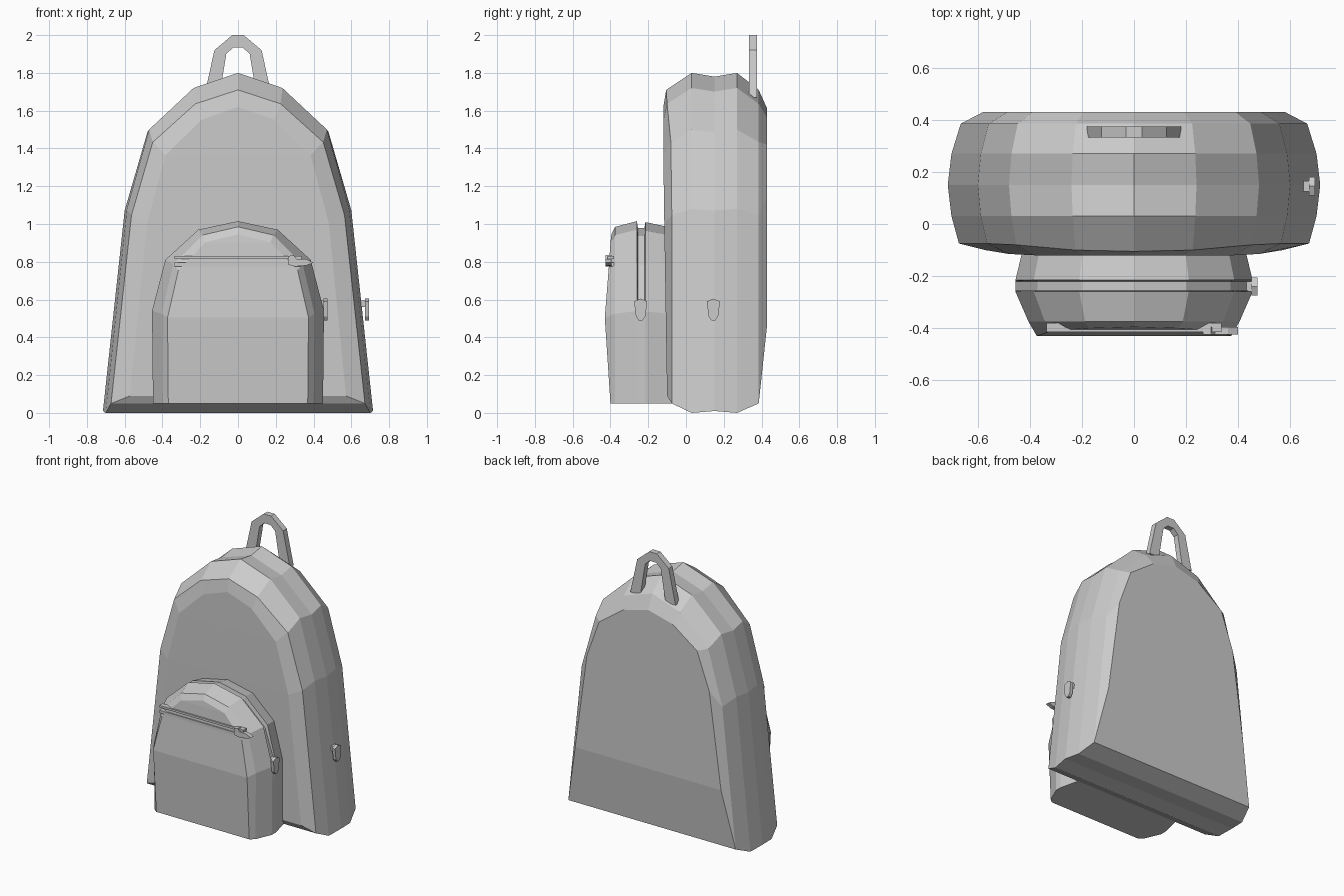
import bpy, bmesh

cube = bpy.data.objects.get("Cube")
if cube:
    bpy.data.objects.remove(cube, do_unlink=True)

grey = bpy.data.materials.new("light grey fabric")
grey.use_nodes = True
grey.diffuse_color = (0.6, 0.6, 0.6, 1)
grey.node_tree.nodes["Principled BSDF"].inputs["Base Color"].default_value = (0.6, 0.6, 0.6, 1)


def finish(name, bm):
    bmesh.ops.recalc_face_normals(bm, faces=bm.faces)
    mesh = bpy.data.meshes.new(name)
    bm.to_mesh(mesh)
    bm.free()
    mesh.materials.append(grey)
    obj = bpy.data.objects.new(name, mesh)
    bpy.context.scene.collection.objects.link(obj)
    return obj


def arch_ring(arch, ys, width, low, top, keep_base=False):
    """Scale a half arch to a new width and height; ys may vary up the arch."""
    base, peak = arch[0][1], arch[-1][1]
    if not isinstance(ys, tuple):
        ys = (ys,) * len(arch)
    ring = []
    for i, ((x, z), y) in enumerate(zip(arch, ys)):
        w = 1 if keep_base and i < 2 else width
        ring.append((x * w, y, low + (z - base) * (top - low) / (peak - base)))
    return ring


def loft(name, rings):
    """Skin mirrored half arches, closing both ends with rows of faces."""
    bm = bmesh.new()
    loops = []
    for half in rings:
        full = half + [(-x, y, z) for x, y, z in reversed(half[:-1])]
        loops.append([bm.verts.new(p) for p in full])
    n = len(loops[0])
    for a, b in zip(loops, loops[1:]):
        for i in range(n):
            j = (i + 1) % n
            bm.faces.new((a[i], a[j], b[j], b[i]))
    for cap in (loops[0], loops[-1]):
        for i in range(n // 2 - 1):
            bm.faces.new((cap[i], cap[i + 1], cap[n - 2 - i], cap[n - 1 - i]))
        m = n // 2
        bm.faces.new((cap[m - 1], cap[m], cap[m + 1]))
    return finish(name, bm)


def prism(name, outline, place, depth):
    """Extrude a flat outline; place maps (u, v, depth) to a point."""
    bm = bmesh.new()
    a, b = [[bm.verts.new(place(u, v, d)) for u, v in outline] for d in (0, depth)]
    bm.faces.new(a)
    bm.faces.new(b)
    n = len(a)
    for i in range(n):
        j = (i + 1) % n
        bm.faces.new((a[i], a[j], b[j], b[i]))
    return finish(name, bm)


def box(name, x, y, z):
    rect = [(x[0], z[0]), (x[1], z[0]), (x[1], z[1]), (x[0], z[1])]
    return prism(name, rect, lambda u, v, d: (u, y[0] + d, v), y[1] - y[0])


# Main bag with two soft bulges and a raised front and back panel
bag = [(0.715, 0), (0.6, 1.08), (0.48, 1.5), (0.24, 1.72), (0, 1.8)]
loft("main_bag", [
    arch_ring(bag, 0.43, 0.81, 0.47, 1.61),
    arch_ring(bag, 0.385, 0.93, 0.05, 1.71),
    arch_ring(bag, 0.27, 0.98, 0, 1.8),
    arch_ring(bag, 0.15, 1, 0.01, 1.78),
    arch_ring(bag, 0.03, 0.98, 0, 1.8),
    arch_ring(bag, (-0.075, -0.075, -0.08, -0.1, -0.105), 0.94, 0.05, 1.71),
    arch_ring(bag, (-0.1, -0.115, -0.12, -0.12, -0.12), 0.8, 0.09, 1.62),
])

# Front pocket with a zip groove over its arch and a bowed face
pocket = [(0.45, 0.05), (0.455, 0.54), (0.385, 0.81), (0.21, 0.97), (0, 1.015)]
loft("front_pocket", [
    arch_ring(pocket, -0.06, 0.92, 0.05, 0.97),
    arch_ring(pocket, -0.12, 0.95, 0.05, 0.99),
    arch_ring(pocket, -0.215, 1, 0.05, 1.01),
    arch_ring(pocket, -0.22, 0.96, 0.05, 0.98, True),
    arch_ring(pocket, -0.255, 0.96, 0.05, 0.98, True),
    arch_ring(pocket, -0.26, 1, 0.05, 1.015),
    arch_ring(pocket, -0.375, 0.89, 0.05, 0.985),
    arch_ring(pocket, (-0.4, -0.43, -0.41, -0.4, -0.395), 0.82, 0.05, 0.945),
])

# Straight zip across the pocket face
for name, low, high in (("zip_lower_lip", 0.775, 0.795), ("zip_upper_lip", 0.815, 0.83)):
    box(name, (-0.335, 0.335), (-0.415, -0.38), (low, high))
tab = [(0.4, 0.795), (0.36, 0.815), (0.31, 0.815), (0.295, 0.835), (0.265, 0.83),
       (0.265, 0.785), (0.3, 0.775), (0.36, 0.78)]
prism("pocket_zip_pull", tab, lambda u, v, d: (u, -0.425 + d, v), 0.03)

# Hanging side zip pulls
drop = [(-0.035, 0.05), (0, 0.065), (0.035, 0.05), (0.025, -0.03), (0.01, -0.05),
        (-0.01, -0.05), (-0.025, -0.03)]
for name, x, y in (("bag_side_pull", 0.672, 0.145), ("pocket_side_pull", 0.452, -0.24)):
    prism(name, drop, lambda u, v, d: (x + d, y + u, 0.54 + v), 0.022)
    box(name + "_peg", (x - 0.04, x + 0.01), (y - 0.02, y + 0.02), (0.56, 0.595))

# Carry handle
outer = [(0.18, 1.67), (0.125, 1.92), (0.03, 2.0)]
inner = [(0.1, 1.67), (0.062, 1.9), (0.025, 1.935)]


def mirrored(half):
    return half + [(-x, z) for x, z in reversed(half)]


prism("carry_handle", mirrored(outer) + mirrored(inner)[::-1],
      lambda u, v, d: (u, 0.333 + d, v), 0.042)
